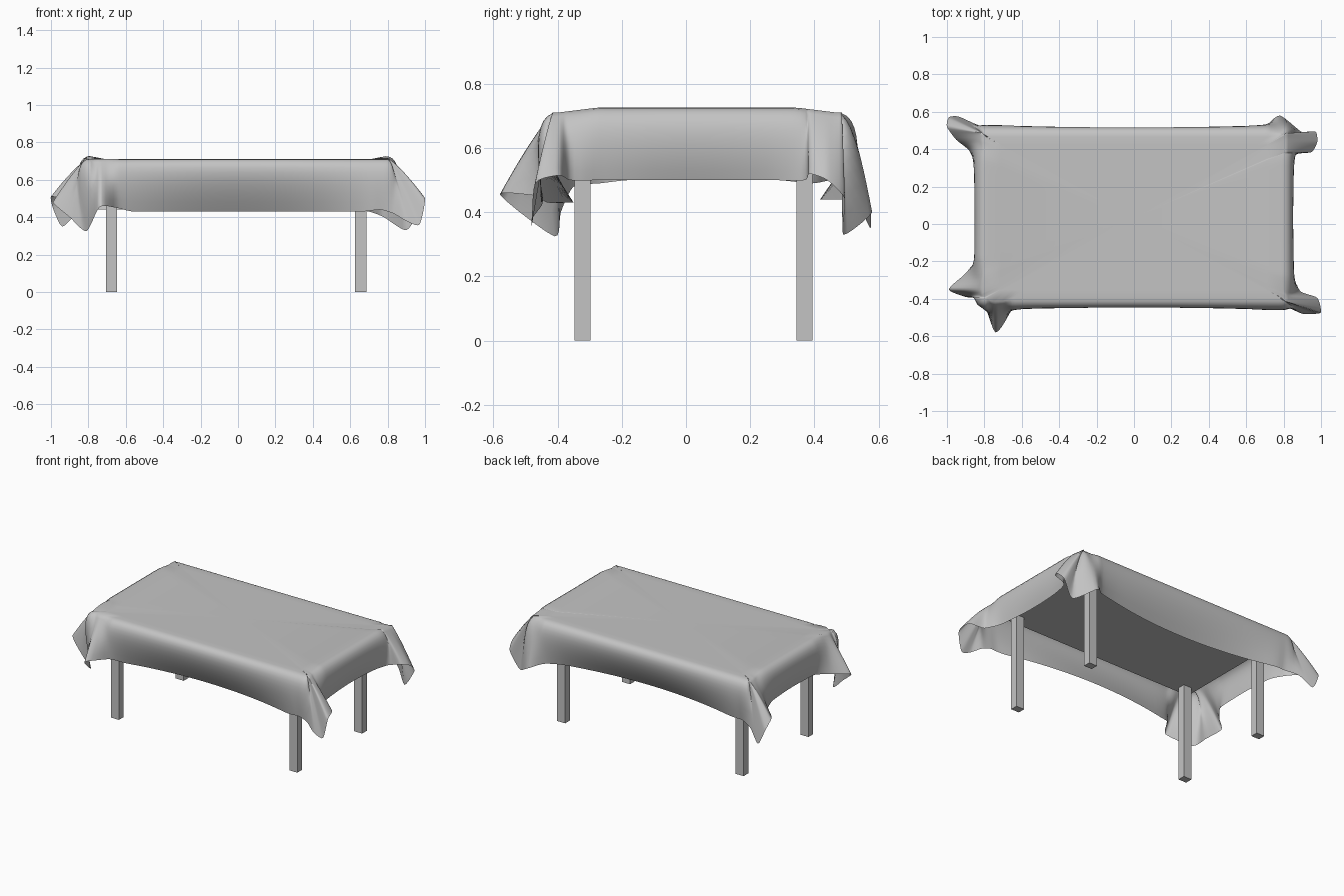
import bpy
import bmesh
from mathutils import Vector

cube = bpy.data.objects.get("Cube")
if cube:
    bpy.data.objects.remove(cube, do_unlink=True)

grey = bpy.data.materials.new("light grey")
grey.use_nodes = True
grey.diffuse_color = (0.55, 0.55, 0.55, 1)
grey.node_tree.nodes["Principled BSDF"].inputs["Base Color"].default_value = (0.55, 0.55, 0.55, 1)


def add_object(name, bm, smooth=False):
    mesh = bpy.data.meshes.new(name)
    bm.to_mesh(mesh)
    bm.free()
    mesh.materials.append(grey)
    for face in mesh.polygons:
        face.use_smooth = smooth
    obj = bpy.data.objects.new(name, mesh)
    bpy.context.collection.objects.link(obj)
    return obj


def add_box(name, low, high):
    low, high = Vector(low), Vector(high)
    bm = bmesh.new()
    bmesh.ops.create_cube(bm, size=1)
    for v in bm.verts:
        v.co = (low + high) / 2 + v.co * (high - low)
    return add_object(name, bm)


# Table: four square legs under an overhanging board
for side, x in (("right", -0.676), ("left", 0.656)):
    for end, y in (("front", -0.322), ("back", 0.369)):
        add_box(f"{end}_{side}_leg", (x - 0.03, y - 0.025, 0), (x + 0.03, y + 0.025, 0.65))
add_box("table_board", (-0.75, -0.385, 0.645), (0.73, 0.432, 0.695))


# Cloth hem: straight runs between the folded corners
def run(a, b, count):
    a, b = Vector(a), Vector(b)
    return [a.lerp(b, i / (count - 1)) for i in range(count)]


front_left = [(0.76, -0.445, 0.44), (0.83, -0.45, 0.42), (0.90, -0.48, 0.38),
              (0.97, -0.48, 0.36), (1.0, -0.47, 0.49), (0.98, -0.395, 0.515),
              (0.89, -0.36, 0.50)]
back_left = [(0.87, 0.37, 0.50), (0.95, 0.385, 0.52), (0.98, 0.44, 0.50),
             (0.97, 0.495, 0.44), (0.90, 0.49, 0.33), (0.78, 0.58, 0.40),
             (0.70, 0.525, 0.43)]
back_right = [(-0.77, 0.505, 0.44), (-0.86, 0.54, 0.42), (-0.94, 0.575, 0.35),
              (-0.99, 0.57, 0.45), (-1.0, 0.52, 0.51), (-0.95, 0.45, 0.50),
              (-0.88, 0.39, 0.49)]
front_right = [(-0.91, -0.27, 0.49), (-0.99, -0.35, 0.48), (-0.90, -0.39, 0.40),
               (-0.81, -0.41, 0.325), (-0.74, -0.58, 0.455), (-0.65, -0.47, 0.45)]
hem = (run((-0.56, -0.445, 0.43), (0.66, -0.445, 0.43), 8)
       + front_left
       + run((0.855, -0.27, 0.50), (0.855, 0.27, 0.50), 5)
       + back_left
       + run((0.58, 0.515, 0.44), (-0.66, 0.51, 0.44), 8)
       + back_right
       + run((-0.86, 0.29, 0.50), (-0.86, -0.18, 0.50), 5)
       + front_right)
hem = [Vector(p) for p in hem]


def smooth_loop(points, steps):
    # Closed spline through all the points
    result = []
    n = len(points)
    for i in range(n):
        p, q, r, s = (points[(i + k) % n] for k in (-1, 0, 1, 2))
        m0, m1 = (r - p) * 0.35, (s - q) * 0.35
        for j in range(steps):
            t = j / steps
            result.append(q * (2 * t**3 - 3 * t**2 + 1) + m0 * (t**3 - 2 * t**2 + t)
                          + r * (3 * t**2 - 2 * t**3) + m1 * (t**3 - t**2))
    return result


def clamp(v, low, high):
    return max(low, min(high, v))


CENTRE = Vector((0, 0.035, 0.711))


def rim_point(h, grow):
    # Nearest point on the edge of the flat top
    offset = h - CENTRE
    return CENTRE + Vector((clamp(offset.x, -0.79 - grow, 0.79 + grow),
                            clamp(offset.y, -0.43 - grow, 0.43 + grow), 0))


def drape(h):
    # One strand from the flat top, over the table edge, down to the hem
    base = rim_point(h, 0)
    flare = clamp(((h - base).xy.length - 0.07) / 0.08, 0, 1)
    rim = rim_point(h, 0.02 * flare)
    inner = CENTRE + (base - CENTRE) * 0.9
    if abs(rim.x) > 0.78:
        rim.z += 0.015 * clamp((0.43 - abs(rim.y - CENTRE.y)) / 0.12, 0, 1)
    out = Vector((h.x - rim.x, h.y - rim.y, 0)).normalized()

    # Between the corners the hem tucks back under the table edge
    along_x = clamp(1 - (h.x / 0.72) ** 2, 0, 1)
    along_y = clamp(1 - ((h.y - CENTRE.y) / 0.36) ** 2, 0, 1)
    tuck = 0.095 * along_x if abs(rim.y - CENTRE.y) > 0.42 else 0.035 * along_y
    end = h - out * tuck * (1 - flare)

    bulge = rim + out * 0.076
    belly = Vector((bulge.x, bulge.y, 0.61))
    c1 = bulge.lerp(rim + (h - rim) * 0.3 + Vector((0, 0, 0.02)), flare)
    c2 = belly.lerp(rim + (h - rim) * 0.68 + Vector((0, 0, 0.015)), flare)
    strand = [inner]
    for i in range(11):
        t = i / 10
        u = 1 - t
        strand.append(rim * u**3 + c1 * (3 * u * u * t) + c2 * (3 * u * t * t) + end * t**3)
    return strand


# Tablecloth: one open sheet lofted from the strands, fanned shut in the middle
bm = bmesh.new()
middle = bm.verts.new(CENTRE)
strands = [[bm.verts.new(p) for p in drape(h)] for h in smooth_loop(hem, 5)]
for a, b in zip(strands, strands[1:] + strands[:1]):
    bm.faces.new((middle, a[0], b[0]))
    for i in range(len(a) - 1):
        bm.faces.new((a[i], a[i + 1], b[i + 1], b[i]))
bmesh.ops.remove_doubles(bm, verts=bm.verts, dist=0.0005)
add_object("tablecloth", bm, smooth=True)
